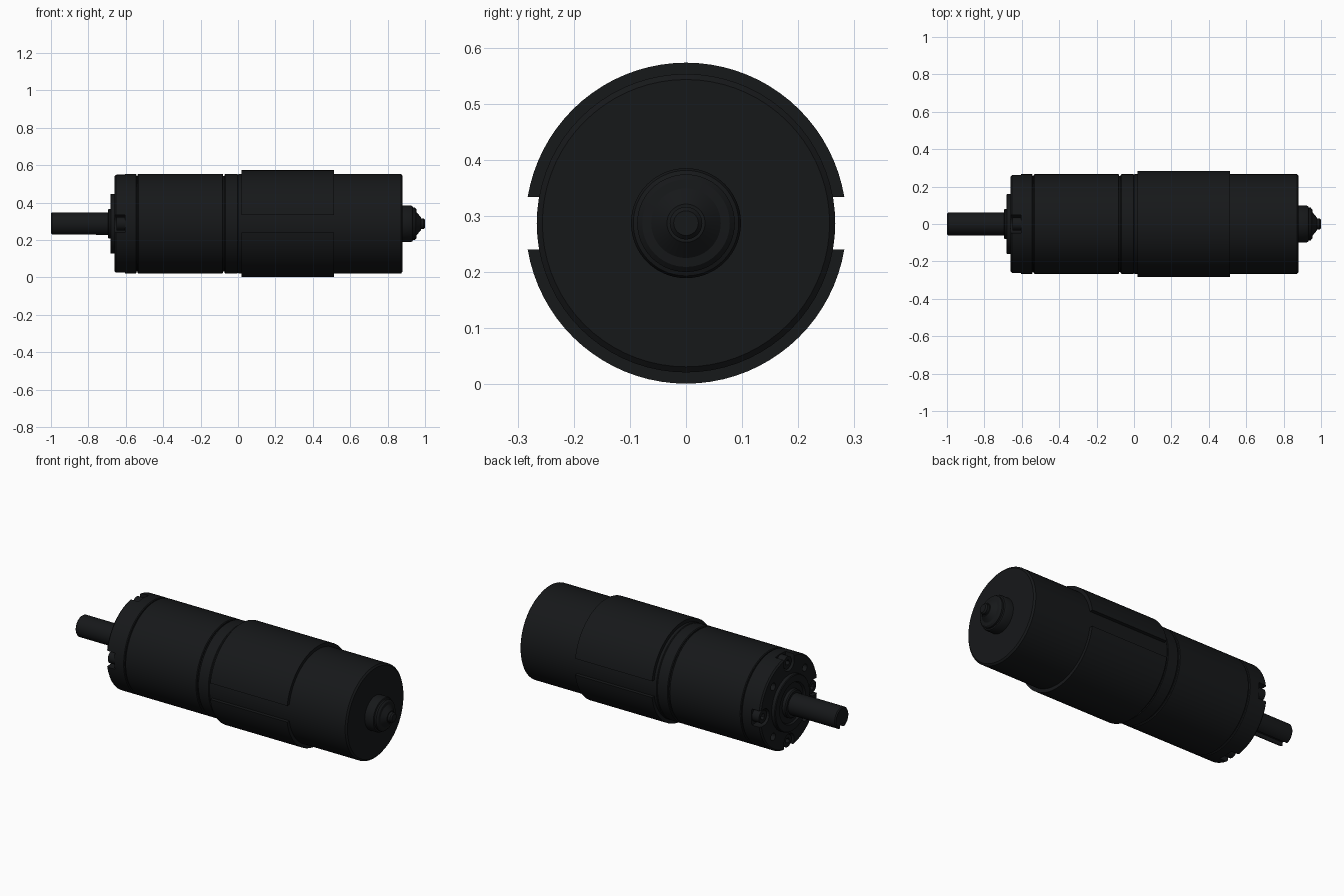
import bpy, bmesh
from math import sin, cos, pi, asin, radians
from mathutils import Matrix, Vector

if "Cube" in bpy.data.objects:
    bpy.data.objects.remove(bpy.data.objects["Cube"])

CZ = 0.287      # height of the motor axis
SEG = 72

black = bpy.data.materials.new("black_finish")
black.diffuse_color = (0.008, 0.009, 0.01, 1)
black.use_nodes = True
black.node_tree.nodes["Principled BSDF"].inputs["Base Color"].default_value = black.diffuse_color


def finish(name, bm, smooth=True):
    bmesh.ops.recalc_face_normals(bm, faces=bm.faces)
    me = bpy.data.meshes.new(name)
    bm.to_mesh(me)
    bm.free()
    ob = bpy.data.objects.new(name, me)
    ob.location.z = CZ
    me.materials.append(black)
    bpy.context.collection.objects.link(ob)
    bpy.ops.object.select_all(action='DESELECT')
    ob.select_set(True)
    bpy.context.view_layer.objects.active = ob
    if smooth:
        bpy.ops.object.shade_smooth_by_angle(angle=radians(30))
    return ob


def lathe(name, profile, seg=SEG):
    """Revolve (x, radius) points about the x axis, capping both ends."""
    bm = bmesh.new()
    rings = [[bm.verts.new((x, r * sin(2 * pi * i / seg), r * cos(2 * pi * i / seg)))
              for i in range(seg)] for x, r in profile]
    for a, b in zip(rings, rings[1:]):
        for i in range(seg):
            j = (i + 1) % seg
            bm.faces.new((a[i], a[j], b[j], b[i]))
    bm.faces.new(rings[0])
    bm.faces.new(rings[-1])
    return finish(name, bm)


def add_box(bm, lo, hi, rot=Matrix()):
    lo, hi = Vector(lo), Vector(hi)
    m = rot @ Matrix.Translation((lo + hi) / 2) @ Matrix.Diagonal((*(hi - lo), 1))
    bmesh.ops.create_cube(bm, size=1, matrix=m)


def add_rod(bm, x0, x1, radius, offset, rot=Matrix(), seg=24):
    m = rot @ Matrix.Translation(((x0 + x1) / 2, 0, offset)) @ Matrix.Rotation(pi / 2, 4, 'Y')
    bmesh.ops.create_cone(bm, cap_ends=True, segments=seg, radius1=radius,
                          radius2=radius, depth=x1 - x0, matrix=m)


def cut(ob, bm):
    cutter = finish("cutter", bm, False)
    cutter.hide_render = True
    mod = ob.modifiers.new("cut", 'BOOLEAN')
    mod.operation, mod.solver, mod.object = 'DIFFERENCE', 'EXACT', cutter
    bpy.context.view_layer.objects.active = ob
    bpy.ops.object.modifier_apply(modifier="cut")
    bpy.data.objects.remove(cutter)
    bpy.ops.object.select_all(action='DESELECT')
    ob.select_set(True)
    bpy.ops.object.shade_smooth_by_angle(angle=radians(30))


turns = [Matrix.Rotation(k * pi / 2, 4, 'X') for k in range(4)]

# Gearbox front plate with four screw notches and four mounting holes
plate = lathe("gearbox_front_plate", [(-0.66, 0.258), (-0.652, 0.266), (-0.546, 0.266), (-0.542, 0.262)])
bm = bmesh.new()
for t in turns:
    add_rod(bm, -0.72, -0.605, 0.047, 0.228, t)
cut(plate, bm)
bm = bmesh.new()
for t in turns:
    add_box(bm, (-0.72, -0.047, 0.228), (-0.605, 0.047, 0.32), t)
cut(plate, bm)
bm = bmesh.new()
for t in turns:
    add_rod(bm, -0.72, -0.60, 0.021, 0.205, t @ Matrix.Rotation(pi / 4, 4, 'X'))
cut(plate, bm)

# Socket-head screws sitting in the notches
bm = bmesh.new()
for t in turns:
    add_rod(bm, -0.65, -0.6, 0.036, 0.226, t)
screws = finish("plate_screws", bm)
bm = bmesh.new()
for t in turns:
    add_rod(bm, -0.68, -0.625, 0.018, 0.226, t, 6)
cut(screws, bm)

# Gearbox ring housing and adapter collar, separated by shallow grooves
lathe("gearbox_core", [(-0.56, 0.256), (0.01, 0.256)])
lathe("gearbox_housing", [(-0.537, 0.262), (-0.533, 0.266), (-0.083, 0.266), (-0.079, 0.262)])
lathe("motor_adapter", [(-0.071, 0.262), (-0.067, 0.266), (-0.004, 0.266), (0.0, 0.263)])

# Pilot flange and output bearing
lathe("pilot_flange", [(-0.65, 0.16), (-0.679, 0.16), (-0.683, 0.156), (-0.683, 0.118),
                       (-0.672, 0.112), (-0.672, 0.05)])
lathe("output_bearing", [(-0.66, 0.08), (-0.69, 0.08), (-0.696, 0.074), (-0.696, 0.05)])

# Output shaft with a keyway on its underside
shaft = lathe("output_shaft", [(-1.0, 0.056), (-0.994, 0.061), (-0.65, 0.061)], 48)
bm = bmesh.new()
add_box(bm, (-1.05, -0.02, -0.1), (-0.76, 0.02, -0.034))
cut(shaft, bm)

# Motor can
lathe("motor_can", [(0.0, 0.263), (0.004, 0.266), (0.872, 0.266), (0.88, 0.256)])

# Flux sleeve: two half shells with a gap on each side
def half_sleeve(name, sign):
    bm = bmesh.new()
    n = 36
    loops = []
    for x, r in ((0.02, 0.262), (0.02, 0.286), (0.512, 0.286), (0.512, 0.262)):
        a0 = asin(0.047 / r)
        angles = [a0 + (pi - 2 * a0) * i / n for i in range(n + 1)]
        loops.append([bm.verts.new((x, r * cos(a), sign * r * sin(a))) for a in angles])
    for k in range(4):
        a, b = loops[k], loops[(k + 1) % 4]
        for i in range(n):
            bm.faces.new((a[i], a[i + 1], b[i + 1], b[i]))
    for end in (0, n):
        bm.faces.new([l[end] for l in loops])
    finish(name, bm)


half_sleeve("upper_sleeve", 1)
half_sleeve("lower_sleeve", -1)

# Rear bearing boss and shaft tip
lathe("rear_boss", [(0.87, 0.098), (0.925, 0.098), (0.932, 0.094), (0.935, 0.087), (0.945, 0.087),
                    (0.953, 0.078), (0.955, 0.062), (0.978, 0.034), (0.978, 0.02)], 56)
lathe("rear_shaft_tip", [(0.95, 0.029), (0.993, 0.029), (1.0, 0.022)], 32)
